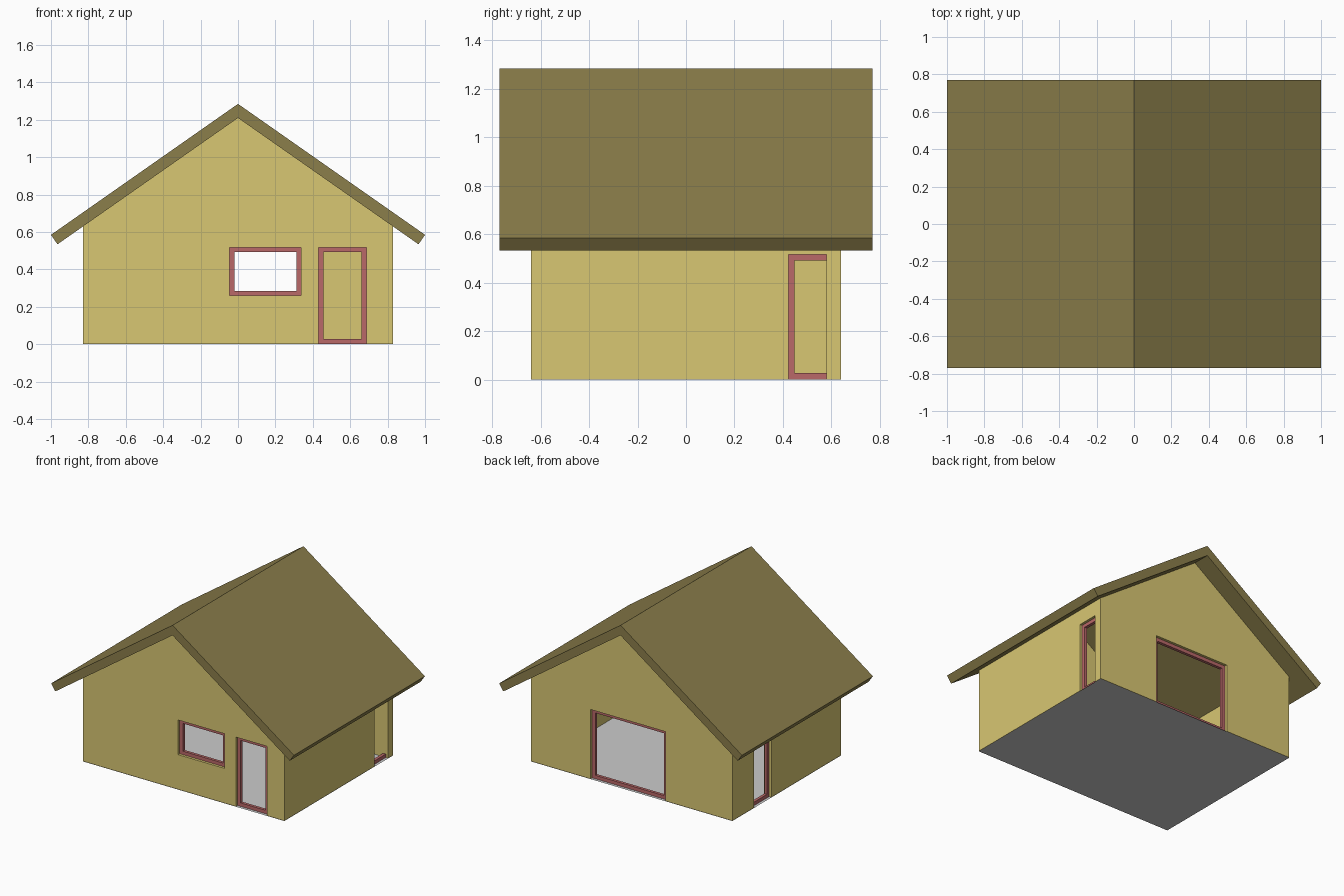
import bpy, bmesh
from mathutils import Vector

if "Cube" in bpy.data.objects:
    bpy.data.objects.remove(bpy.data.objects["Cube"])

X, Y, T = 0.83, 0.64, 0.06        # wall half extents and thickness
APEX, SLOPE = 1.21, 0.70          # underside of the roof
BASE = 0.002                      # walls stand just above the floor sheet
BAR, DEPTH = 0.026, 0.022         # frame bar width and depth


def material(name, rgb):
    m = bpy.data.materials.new(name)
    m.diffuse_color = (*rgb, 1)
    m.use_nodes = True
    m.node_tree.nodes["Principled BSDF"].inputs["Base Color"].default_value = m.diffuse_color
    return m


wall_mat = material("wall_yellow", (0.69, 0.57, 0.17))
roof_mat = material("roof_olive", (0.26, 0.21, 0.07))
frame_mat = material("frame_red", (0.49, 0.14, 0.14))


def finish(name, bm, mat=None):
    bmesh.ops.recalc_face_normals(bm, faces=bm.faces[:])
    mesh = bpy.data.meshes.new(name)
    bm.to_mesh(mesh)
    bm.free()
    ob = bpy.data.objects.new(name, mesh)
    bpy.context.collection.objects.link(ob)
    if mat:
        mesh.materials.append(mat)
    return ob


def prism(name, profile, half_depth, mat=None):
    """Extrude an xz profile along y."""
    bm = bmesh.new()
    face = bm.faces.new([bm.verts.new((x, -half_depth, z)) for x, z in profile])
    new = bmesh.ops.extrude_face_region(bm, geom=[face])["geom"]
    bmesh.ops.translate(bm, vec=(0, 2 * half_depth, 0),
                        verts=[v for v in new if isinstance(v, bmesh.types.BMVert)])
    return finish(name, bm, mat)


def add_box(bm, lo, hi):
    lo, hi = Vector(lo), Vector(hi)
    verts = bmesh.ops.create_cube(bm, size=1)["verts"]
    for v in verts:
        v.co = (lo + hi) / 2 + v.co * (hi - lo)


def wall_box(bm, side, a0, a1, z0, z1, depth):
    """Box centred in the thickness of one wall; a runs along that wall."""
    sign = -1 if side in ("front", "left") else 1
    if side in ("front", "back"):
        c = sign * (Y - T / 2)
        add_box(bm, (a0, c - depth / 2, z0), (a1, c + depth / 2, z1))
    else:
        c = sign * (X - T / 2)
        add_box(bm, (c - depth / 2, a0, z0), (c + depth / 2, a1, z1))


def cut(target, cutter):
    mod = target.modifiers.new("cut", "BOOLEAN")
    mod.operation, mod.solver, mod.object = "DIFFERENCE", "EXACT", cutter
    cutter.hide_render = True
    cutter.hide_set(True)


# Walls: gabled block hollowed out by a taller inner block
def gable(x, low, lift=0):
    eave = APEX - SLOPE * x + lift
    return [(-x, low), (x, low), (x, eave), (0, APEX + lift), (-x, eave)]


walls = prism("walls", gable(X, BASE), Y, wall_mat)
cut(walls, prism("interior_cutter", gable(X - T, -0.2, 0.2), Y - T))

# Openings: name, wall, start, end, bottom, top, has second post
openings = [
    ("front_window", "front", -0.045, 0.338, 0.26, 0.518, True),
    ("front_door", "front", 0.43, 0.687, BASE, 0.518, True),
    ("back_door", "back", -0.28, 0.338, BASE, 0.518, True),
    ("right_door", "right", 0.422, Y - T, BASE, 0.518, False),
    ("left_door", "left", 0.18, 0.385, BASE, 0.518, True),
]
for name, side, a0, a1, z0, z1, second in openings:
    bm = bmesh.new()
    low = z0 if z0 > BASE else -0.1
    wall_box(bm, side, a0, a1, low, z1, T + 0.04)
    cut(walls, finish(name + "_cutter", bm))

    bm = bmesh.new()
    wall_box(bm, side, a0, a1, z0, z0 + BAR, DEPTH)
    wall_box(bm, side, a0, a1, z1 - BAR, z1, DEPTH)
    wall_box(bm, side, a0, a0 + BAR, z0 + BAR, z1 - BAR, DEPTH)
    if second:
        wall_box(bm, side, a1 - BAR, a1, z0 + BAR, z1 - BAR, DEPTH)
    finish(name + "_frame", bm, frame_mat)

# Roof: chevron with square-cut eaves
half = [(1.0, 0.585), (0.965, APEX - SLOPE * 0.965)]
prism("roof", [(0, 1.285), half[0], half[1], (0, APEX)]
      + [(-x, z) for x, z in reversed(half)], 0.77, roof_mat)

# Floor sheet
bm = bmesh.new()
bm.faces.new([bm.verts.new((x, y, 0)) for x, y in ((-X, -Y), (X, -Y), (X, Y), (-X, Y))])
finish("floor", bm)
